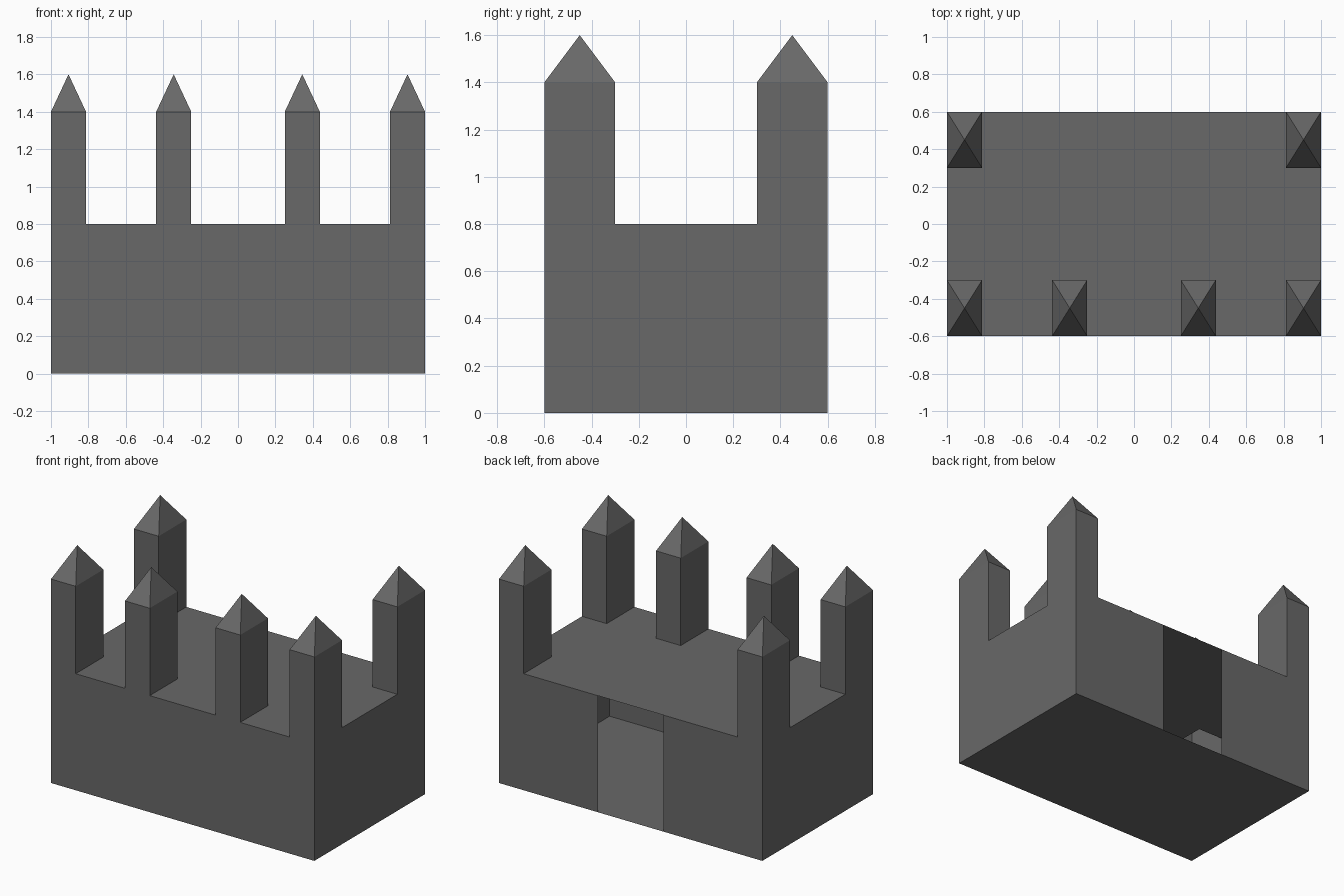
import bpy
import bmesh

if "Cube" in bpy.data.objects:
    bpy.data.objects.remove(bpy.data.objects["Cube"])

W, D, WALL, EAVE, TIP = 1.0, 0.6, 0.8, 1.4, 1.6
TW, TD, DOOR = 0.1875, 0.3, 0.25        # tower width, tower depth, half door width

stone = bpy.data.materials.new("dark_stone")
stone.diffuse_color = (0.14, 0.14, 0.14, 1)
stone.use_nodes = True
stone.node_tree.nodes["Principled BSDF"].inputs["Base Color"].default_value = stone.diffuse_color


def make(name, faces):
    """Build a flat-shaded sheet object from a list of face corner loops."""
    bm = bmesh.new()
    for corners in faces:
        bm.faces.new([bm.verts.new(c) for c in corners])
    bmesh.ops.remove_doubles(bm, verts=bm.verts, dist=1e-5)
    mesh = bpy.data.meshes.new(name)
    bm.to_mesh(mesh)
    bm.free()
    mesh.materials.append(stone)
    obj = bpy.data.objects.new(name, mesh)
    bpy.context.collection.objects.link(obj)
    return obj


def wall(a, b, z0, z1):
    """Vertical quad from a to b; outside lies to the right of a->b."""
    return [(*a, z0), (*b, z0), (*b, z1), (*a, z1)]


def level(x0, x1, y0, y1, z):
    return [(x0, y0, z), (x1, y0, z), (x1, y1, z), (x0, y1, z)]


# Thin outer walls, with a full-height doorway in the back
outline = [(-DOOR, D), (-W, D), (-W, -D), (W, -D), (W, D), (DOOR, D)]
make("castle_walls", [wall(a, b, 0, WALL) for a, b in zip(outline, outline[1:])])

# Floor, facing down
make("floor", [level(-W, W, -D, D, 0)[::-1]])

# Tower positions: lower left corner of each footprint
front_x = [-W, -DOOR - TW, DOOR, W - TW]
towers = [(x, -D) for x in front_x] + [(x, D - TD) for x in (-W, W - TW)]

# Roof deck, open below each hollow tower
xs = sorted(front_x + [x + TW for x in front_x])
ys = [-D, -D + TD, D - TD, D]
make("roof_deck", [level(x0, x1, y0, y1, WALL)
                   for x0, x1 in zip(xs, xs[1:])
                   for y0, y1 in zip(ys, ys[1:])
                   if (x0, y0) not in towers])

# Hollow towers with pyramid caps
for i, (x, y) in enumerate(towers):
    base = [(x, y), (x + TW, y), (x + TW, y + TD), (x, y + TD)]
    tip = (x + TW / 2, y + TD / 2, TIP)
    faces = []
    for a, b in zip(base, base[1:] + base[:1]):
        faces.append(wall(a, b, WALL, EAVE))
        faces.append([(*a, EAVE), (*b, EAVE), tip])
    make(f"tower_{i + 1}", faces)
